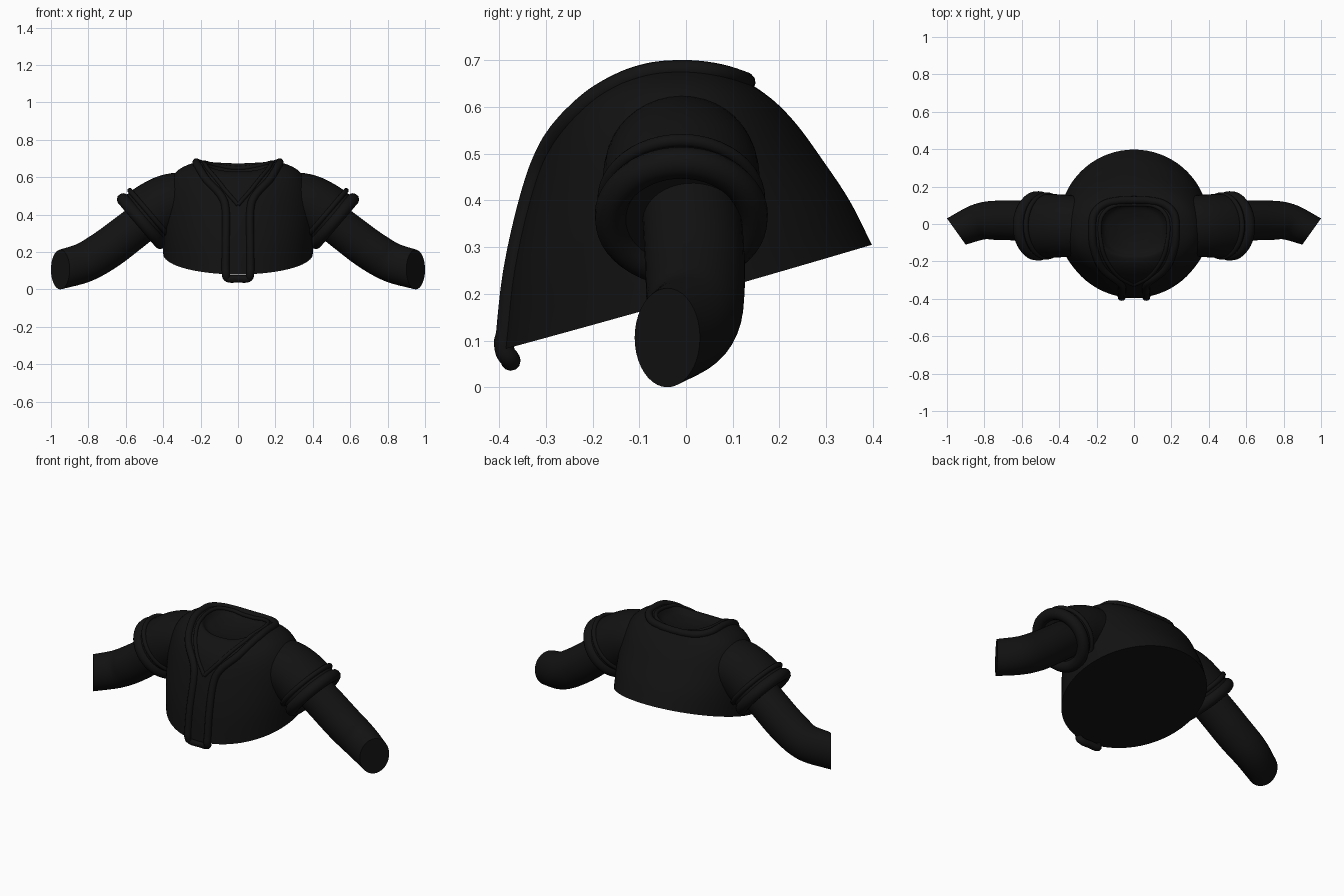
import bpy, bmesh, math
from mathutils import Vector
from mathutils.bvhtree import BVHTree

if "Cube" in bpy.data.objects:
    bpy.data.objects.remove(bpy.data.objects["Cube"])

black = bpy.data.materials.new("black_cloth")
black.diffuse_color = (0.006, 0.006, 0.006, 1)
black.use_nodes = True
black.node_tree.nodes["Principled BSDF"].inputs["Base Color"].default_value = black.diffuse_color


def spline(pts, steps):
    """Catmull-Rom resampling of tuples of any length."""
    pts = [Vector(p) for p in pts]
    ext = [2 * pts[0] - pts[1]] + pts + [2 * pts[-1] - pts[-2]]
    out = []
    for i in range(1, len(ext) - 2):
        a, b, c, d = ext[i - 1:i + 3]
        for k in range(steps):
            t = k / steps
            out.append(0.5 * (2 * b + (c - a) * t + (2 * a - 5 * b + 4 * c - d) * t * t
                              + (3 * b - a - 3 * c + d) * t ** 3))
    return out + [pts[-1]]


def skin(name, rings):
    """Join equal rings of points into a capped smooth surface."""
    bm = bmesh.new()
    vs = [[bm.verts.new(p) for p in r] for r in rings]
    n = len(vs[0])
    for a, b in zip(vs, vs[1:]):
        for i in range(n):
            bm.faces.new((a[i], a[(i + 1) % n], b[(i + 1) % n], b[i]))
    bm.faces.new(vs[0])
    bm.faces.new(vs[-1])
    bmesh.ops.recalc_face_normals(bm, faces=bm.faces)
    me = bpy.data.meshes.new(name)
    bm.to_mesh(me)
    bm.free()
    ob = bpy.data.objects.new(name, me)
    bpy.context.collection.objects.link(ob)
    me.materials.append(black)
    bpy.context.view_layer.objects.active = ob
    bpy.ops.object.select_all(action='DESELECT')
    ob.select_set(True)
    bpy.ops.object.shade_smooth_by_angle(angle=math.radians(50))
    return ob


def limb(name, keys, side, end=None, n=40):
    """Loft ellipses along keys of (x, y, z, horizontal radius, vertical radius)."""
    pts = [[Vector(k[:3]), k[3], k[4]] for k in (tuple(v) for v in spline_keys(keys))]
    rings = []
    for i, (c, rh, rv) in enumerate(pts):
        t = (pts[min(i + 1, len(pts) - 1)][0] - pts[max(i - 1, 0)][0]).normalized()
        if end:
            w = max(0, (i / (len(pts) - 1) - 0.6) / 0.4)
            t = t.lerp(Vector(end), w).normalized()
        h = Vector((0, 0, 1)).cross(t).normalized()
        v = t.cross(h)
        ring = []
        for k in range(n):
            a = 2 * math.pi * k / n
            p = c + h * rh * math.cos(a) + v * rv * math.sin(a)
            ring.append((p.x * side, p.y, p.z))
        rings.append(ring)
    return skin(name, rings)


def spline_keys(keys):
    pos = spline([k[:3] for k in keys], 8)
    rad = spline([k[3:] for k in keys], 8)
    return [(*p, *r) for p, r in zip(pos, rad)]


def tube(name, pts, radius, cyclic=False):
    cu = bpy.data.curves.new(name, 'CURVE')
    cu.dimensions = '3D'
    cu.bevel_depth = radius
    cu.bevel_resolution = 4
    cu.use_fill_caps = True
    s = cu.splines.new('POLY')
    s.points.add(len(pts) - 1)
    for q, p in zip(s.points, pts):
        q.co = (*p, 1)
    s.use_cyclic_u = cyclic
    s.use_smooth = True
    cu.materials.append(black)
    ob = bpy.data.objects.new(name, cu)
    bpy.context.collection.objects.link(ob)


# Torso: front y, front z, back y, back z, half width, side z, squareness
levels = [
    (-0.395, 0.08, 0.398, 0.305, 0.40, 0.19, 2),
    (-0.375, 0.25, 0.35, 0.40, 0.405, 0.33, 2),
    (-0.335, 0.42, 0.29, 0.49, 0.40, 0.46, 2),
    (-0.29, 0.54, 0.235, 0.565, 0.37, 0.57, 2.1),
    (-0.235, 0.605, 0.18, 0.62, 0.31, 0.645, 2.3),
    (-0.18, 0.63, 0.12, 0.655, 0.20, 0.682, 2.5),
    (-0.15, 0.61, 0.085, 0.63, 0.155, 0.64, 2.5),
    (-0.09, 0.60, 0.03, 0.61, 0.08, 0.61, 2.2),
]


def torso_ring(k, n=72):
    yf, zf, yb, zb, w, zs, e = [k[i][j] for i, j in ((0, 0), (0, 1), (1, 0), (1, 1), (2, 0), (2, 1), (2, 2))]
    mid = (zf + zb) / 2
    ring = []
    for i in range(n):
        a = 2 * math.pi * i / n
        c, s = math.cos(a), math.sin(a)
        x = w * math.copysign(abs(s) ** (2 / e), s)
        y = (yf + yb) / 2 + (yb - yf) / 2 * math.copysign(abs(c) ** (2 / e), c)
        ring.append((x, y, mid * c * c + zs * s * s + (zb - zf) / 2 * c))
    return ring


columns = [spline([l[a:b] for l in levels], 5) for a, b in ((0, 2), (2, 4), (4, 7))]
torso = skin("torso", [torso_ring(k) for k in zip(*columns)])
tree = BVHTree.FromObject(torso, bpy.context.evaluated_depsgraph_get())


def on_cloth(pts):
    """Lay a smooth path on the torso, leaving the part below the hem free."""
    return [tree.find_nearest(p)[0] if p.z > 0.11 else p for p in spline(pts, 8)]


def mirrored(half):
    return [Vector((-p.x, p.y, p.z)) for p in half[:0:-1]] + half


# Collar and placket piping
main = on_cloth([(0, 0.13, 0.66), (0.14, 0.125, 0.68), (0.215, 0.06, 0.69), (0.225, -0.05, 0.69),
                 (0.215, -0.14, 0.67), (0.17, -0.24, 0.59), (0.09, -0.3, 0.5), (0.065, -0.33, 0.42),
                 (0.065, -0.37, 0.25), (0.066, -0.39, 0.1), (0.055, -0.377, 0.06), (0, -0.375, 0.057)])
tube("placket_piping", mirrored(main)[:-1], 0.021, True)
thin = on_cloth([(0, 0.095, 0.66), (0.12, 0.09, 0.67), (0.175, 0.03, 0.68), (0.18, -0.08, 0.67),
                 (0.15, -0.19, 0.63), (0.08, -0.27, 0.54), (0, -0.32, 0.45)])
tube("neckline_piping", mirrored(thin), 0.011)

axis = Vector((0.76, 0, -0.65))
for side, tag in ((1, "right"), (-1, "left")):
    # Sleeve
    limb("sleeve_" + tag, [(0.18, -0.01, 0.48, 0.15, 0.15), (0.35, -0.01, 0.465, 0.165, 0.155),
                           (0.45, -0.01, 0.415, 0.17, 0.16), (0.52, -0.01, 0.36, 0.165, 0.16)], side)
    # Cuff rings
    for name, c, major, minor in (("cuff", (0.515, -0.01, 0.365), 0.152, 0.034),
                                  ("cuff_piping", (0.47, -0.01, 0.402), 0.166, 0.014)):
        u = Vector((0.65, 0, 0.76))
        ring = []
        for i in range(48):
            a = 2 * math.pi * i / 48
            p = Vector(c) + u * major * math.cos(a) + Vector((0, 1, 0)) * major * math.sin(a)
            ring.append((p.x * side, p.y, p.z))
        tube(name + "_" + tag, ring, minor, True)
    # Arm
    limb("arm_" + tag, [(0.47, 0.01, 0.39, 0.105, 0.105), (0.58, 0.017, 0.305, 0.107, 0.107),
                        (0.7, 0.02, 0.215, 0.106, 0.108), (0.82, 0.012, 0.145, 0.1, 0.107),
                        (0.95, -0.04, 0.106, 0.086, 0.106)], side, end=(0.81, -0.58, 0))
